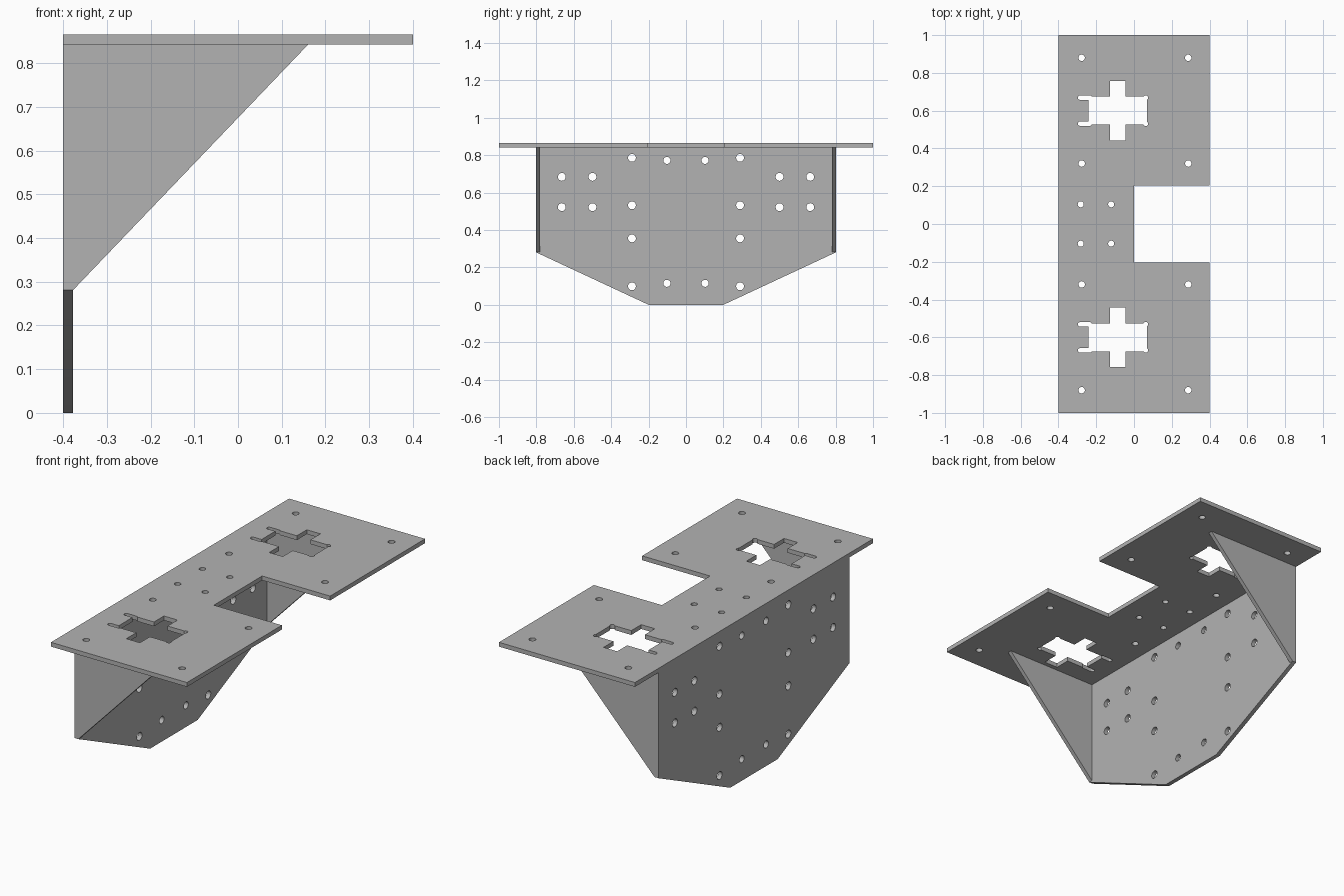
import bpy, bmesh, math
from mathutils import Vector

cube = bpy.data.objects.get("Cube")
if cube:
    bpy.data.objects.remove(cube, do_unlink=True)

steel = bpy.data.materials.new("plain_grey")
steel.use_nodes = True
grey = (0.45, 0.45, 0.45, 1)
steel.diffuse_color = grey
steel.node_tree.nodes["Principled BSDF"].inputs["Base Color"].default_value = grey

# Places a 2D point (u, v) at depth d along the named axis
PLACE = {"x": lambda u, v, d: Vector((d, u, v)),
         "y": lambda u, v, d: Vector((u, d, v)),
         "z": lambda u, v, d: Vector((u, v, d))}


def prism(bm, outline, axis, a, b):
    """Extrude a closed outline from depth a to depth b."""
    low = [bm.verts.new(PLACE[axis](u, v, a)) for u, v in outline]
    high = [bm.verts.new(PLACE[axis](u, v, b)) for u, v in outline]
    bm.faces.new(low[::-1])
    bm.faces.new(high)
    n = len(outline)
    for i in range(n):
        j = (i + 1) % n
        bm.faces.new((low[i], low[j], high[j], high[i]))


def make(name, outlines, axis, a, b):
    bm = bmesh.new()
    for outline in outlines:
        prism(bm, outline, axis, a, b)
    bmesh.ops.recalc_face_normals(bm, faces=bm.faces)
    mesh = bpy.data.meshes.new(name)
    bm.to_mesh(mesh)
    bm.free()
    mesh.materials.append(steel)
    obj = bpy.data.objects.new(name, mesh)
    bpy.context.collection.objects.link(obj)
    return obj


def circle(u, v, r, n=24):
    return [(u + r * math.cos(math.tau * i / n), v + r * math.sin(math.tau * i / n))
            for i in range(n)]


def slot(u0, u1, v, r, n=12):
    """Rounded slot running along u."""
    right = [(u1 - r + r * math.cos(t), v + r * math.sin(t))
             for t in (math.pi * (i / n - 0.5) for i in range(n + 1))]
    left = [(u0 + r - r * math.cos(t), v - r * math.sin(t))
            for t in (math.pi * (i / n - 0.5) for i in range(n + 1))]
    return right + left


def cross(u, v, half_u, half_v, arm_u, arm_v):
    """Wide window with a narrower upright arm through it."""
    quarter = [(half_u, half_v), (arm_u, half_v), (arm_u, arm_v)]
    pts = quarter + [(-x, y) for x, y in quarter[::-1]]
    pts += [(-x, -y) for x, y in pts]
    return [(u + x, v + y) for x, y in pts]


def cut(obj, outlines, axis, a, b):
    cutter = make("hole_cutter", outlines, axis, a, b)
    cutter.hide_render = True
    mod = obj.modifiers.new("holes", "BOOLEAN")
    mod.operation = "DIFFERENCE"
    mod.solver = "EXACT"
    mod.use_self = True
    mod.object = cutter
    bpy.context.view_layer.objects.active = obj
    bpy.ops.object.modifier_apply(modifier=mod.name)
    bpy.data.objects.remove(cutter, do_unlink=True)


BACK, INNER = -0.4, -0.377     # upright plate faces
UNDER, TOP = 0.842, 0.865      # top plate faces
SIDE, CORNER = 0.803, 0.281    # half width and lower corner of the upright

# Top plate with a notch in one long edge
half = [(-0.4, -1), (0.4, -1), (0.4, -0.203), (0, -0.203)]
top_plate = make("top_plate", [half + [(x, -y) for x, y in half[::-1]]],
                 "z", UNDER, TOP)
holes = []
for s in (-1, 1):
    holes += [circle(x, s * y, 0.017) for x in (-0.277, 0.287) for y in (0.32, 0.88)]
    holes += [circle(x, s * 0.104, 0.016) for x in (-0.282, -0.121)]
    holes.append(cross(-0.086, s * 0.6, 0.155, 0.0745, 0.04, 0.158))
    for dy in (-0.069, 0.069):
        holes.append(slot(-0.297, -0.223, s * 0.6 + dy, 0.0115))
        holes.append(circle(0.062, s * 0.6 + dy, 0.0125))
cut(top_plate, holes, "z", UNDER - 0.05, TOP + 0.05)

# Upright plate with tapered lower corners
half = [(-SIDE, UNDER), (-SIDE, CORNER), (-0.2, 0)]
back_plate = make("back_plate", [half + [(-y, z) for y, z in half[::-1]]],
                  "x", BACK, INNER)
holes = []
for s in (-1, 1):
    holes += [circle(s * y, z, 0.021) for y in (0.5, 0.664) for z in (0.522, 0.684)]
    holes += [circle(s * 0.289, z, 0.021) for z in (0.099, 0.355, 0.532, 0.786)]
    holes += [circle(s * 0.102, z, 0.019) for z in (0.115, 0.772)]
cut(back_plate, holes, "x", BACK - 0.05, INNER + 0.05)

# Triangular gussets at both ends of the upright
gussets = [make(name, [[(INNER, CORNER), (0.16, UNDER), (INNER, UNDER)]],
                "y", s * (SIDE - 0.022), s * SIDE)
           for name, s in (("front_gusset", -1), ("rear_gusset", 1))]

# Smooth hole walls, crisp plate edges
bpy.ops.object.select_all(action="DESELECT")
for obj in [top_plate, back_plate] + gussets:
    obj.select_set(True)
bpy.context.view_layer.objects.active = top_plate
bpy.ops.object.shade_smooth_by_angle(angle=math.radians(30))
